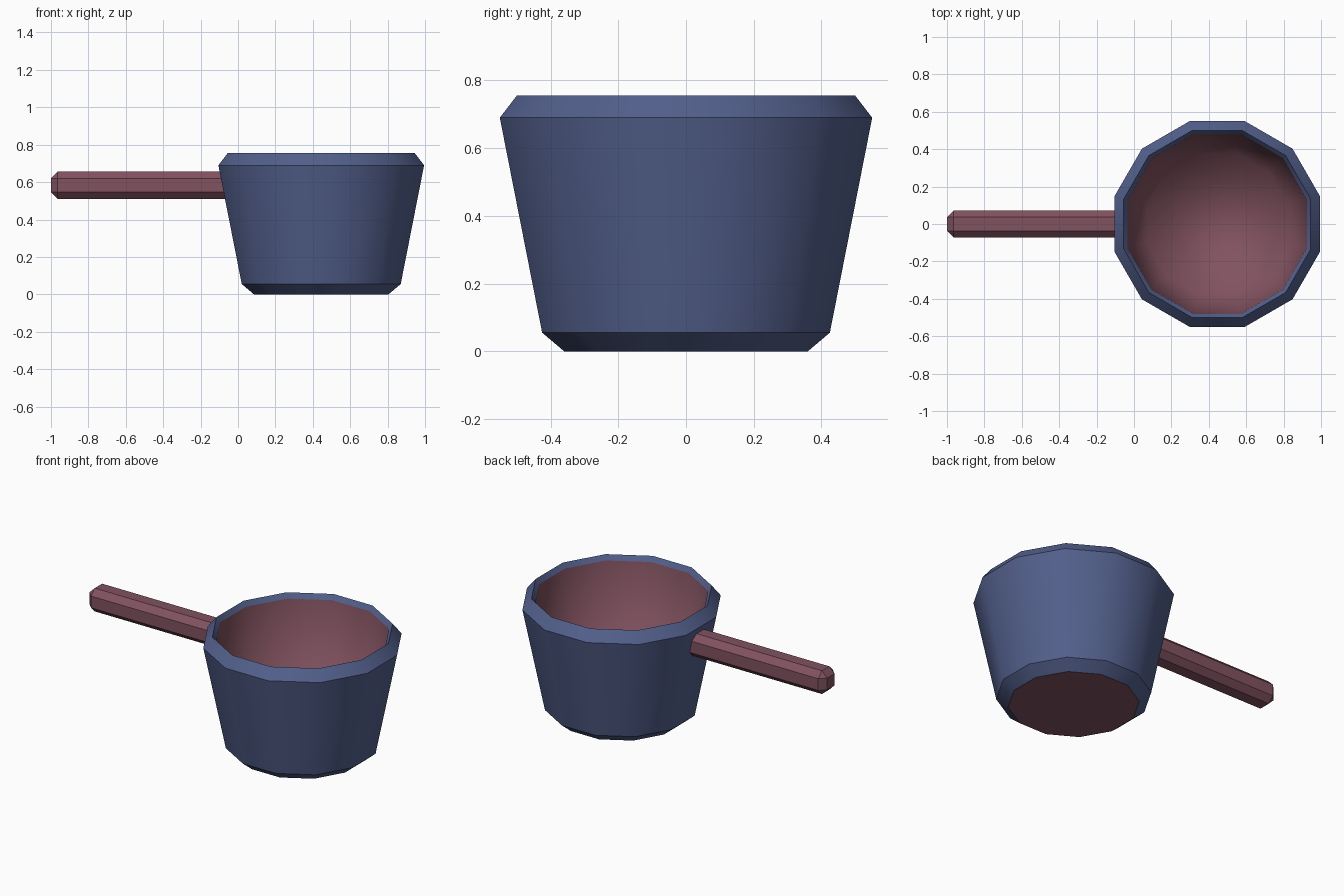
import bpy, bmesh, math

if "Cube" in bpy.data.objects:
    bpy.data.objects.remove(bpy.data.objects["Cube"])

SIDES = 12
CENTRE_X = 0.445


def material(name, colour):
    m = bpy.data.materials.new(name)
    m.diffuse_color = (*colour, 1)
    m.use_nodes = True
    m.node_tree.nodes["Principled BSDF"].inputs["Base Color"].default_value = m.diffuse_color
    return m


blue = material("blue_enamel", (0.085, 0.115, 0.26))
maroon = material("maroon", (0.22, 0.085, 0.115))


def finish(name, bm, mat):
    me = bpy.data.meshes.new(name)
    bm.to_mesh(me)
    bm.free()
    me.materials.append(mat)
    ob = bpy.data.objects.new(name, me)
    bpy.context.collection.objects.link(ob)
    return ob


def lathe(name, profile, mat, cap_last=False, cap_first=False):
    """Twelve-sided turned surface; profile is (distance to flat, z)."""
    bm = bmesh.new()
    rings = []
    for flat, z in profile:
        r = flat / math.cos(math.pi / SIDES)
        angles = [2 * math.pi * (i + 0.5) / SIDES for i in range(SIDES)]
        rings.append([bm.verts.new((CENTRE_X + r * math.cos(a), r * math.sin(a), z))
                      for a in angles])
    for a, b in zip(rings, rings[1:]):
        for i in range(SIDES):
            j = (i + 1) % SIDES
            bm.faces.new((a[i], a[j], b[j], b[i]))
    if cap_first:
        bm.faces.new(rings[0][::-1])
    if cap_last:
        bm.faces.new(rings[-1])
    return finish(name, bm, mat)


def smooth(ob, angle):
    bpy.ops.object.select_all(action='DESELECT')
    ob.select_set(True)
    bpy.context.view_layer.objects.active = ob
    bpy.ops.object.shade_smooth_by_angle(angle=math.radians(angle))


# Outer wall with bevelled foot, bevelled rim and inner lip
wall = lathe("pot_wall", [(0.36, 0), (0.425, 0.055), (0.55, 0.69),
                          (0.50, 0.755), (0.48, 0.725)], blue)
smooth(wall, 32)

# Tapered interior with floor, softly shaded
lining = lathe("pot_lining", [(0.48, 0.725), (0.375, 0.06)], maroon, cap_last=True)
smooth(lining, 180)

# Underside disc
bm = bmesh.new()
r = 0.36 / math.cos(math.pi / SIDES)
bm.faces.new([bm.verts.new((CENTRE_X + r * math.cos(-2 * math.pi * (i + 0.5) / SIDES),
                            r * math.sin(-2 * math.pi * (i + 0.5) / SIDES), 0))
              for i in range(SIDES)])
finish("pot_underside", bm, maroon)

# Handle: chamfered bar ending inside the pot wall
x0, x1, width, mid_z = -1.0, -0.03, 0.145, 0.583
bm = bmesh.new()
bmesh.ops.create_cube(bm, size=1)
for v in bm.verts:
    v.co = ((x0 + x1) / 2 + v.co.x * (x1 - x0), v.co.y * width, mid_z + v.co.z * width)
bmesh.ops.bevel(bm, geom=bm.edges[:], offset=0.036, segments=1,
                affect='EDGES', profile=0.5)
finish("handle", bm, maroon)
